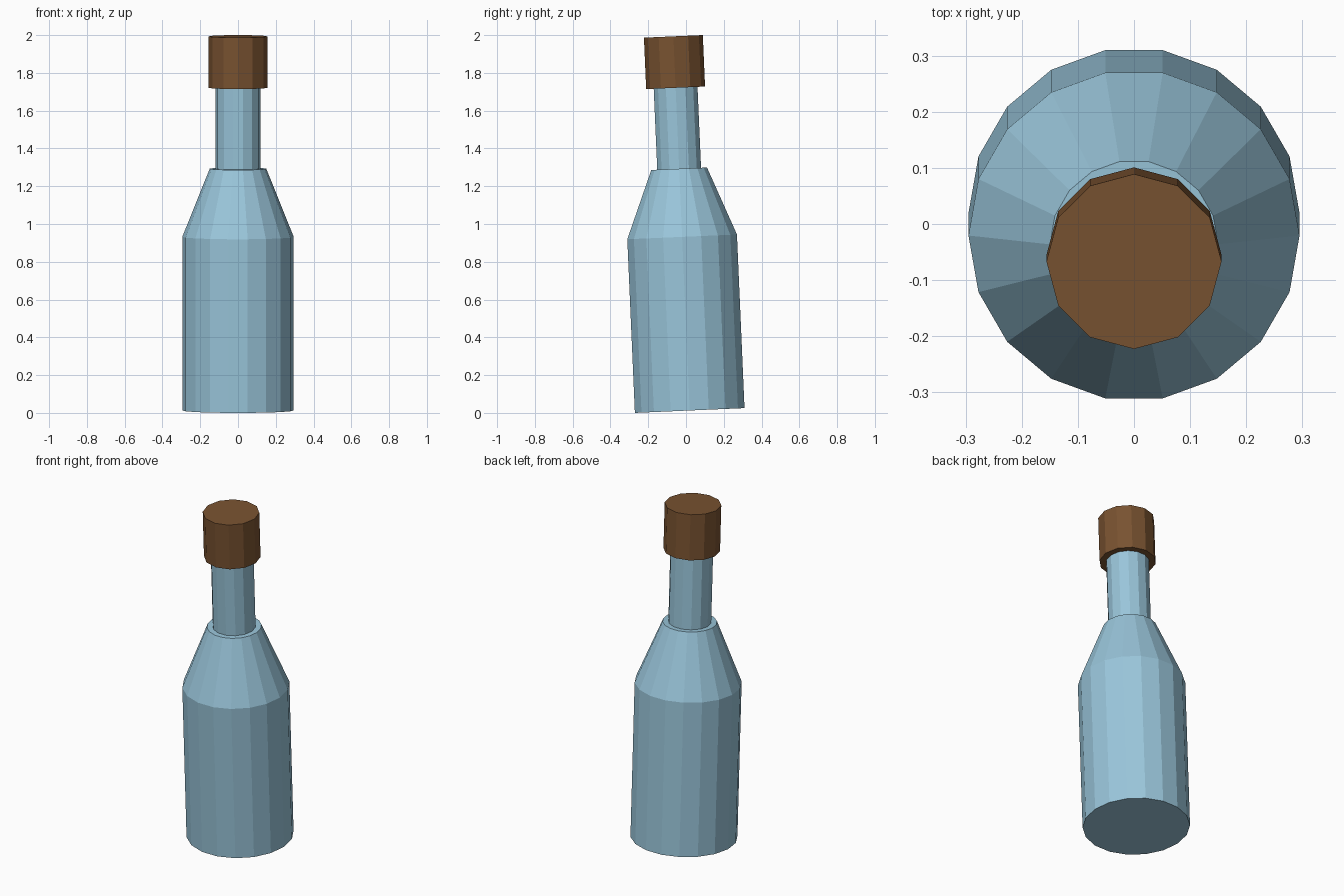
import bpy, bmesh
from math import cos, sin, pi, radians

if "Cube" in bpy.data.objects:
    bpy.data.objects.remove(bpy.data.objects["Cube"])

TILT = radians(2.5)          # whole bottle leans slightly to the front
BASE = (0, 0.0196, 0.0127)   # centre of the underside


def material(name, rgb):
    m = bpy.data.materials.new(name)
    m.diffuse_color = (*rgb, 1)
    m.use_nodes = True
    m.node_tree.nodes["Principled BSDF"].inputs["Base Color"].default_value = m.diffuse_color
    return m


def turned(name, sides, profile, mat):
    """Flat-sided turned solid from (radius, height) pairs, closed at both ends."""
    bm = bmesh.new()
    rings = [[bm.verts.new((r * cos(2 * pi * i / sides), r * sin(2 * pi * i / sides), z))
              for i in range(sides)] for r, z in profile]
    for a, b in zip(rings, rings[1:]):
        for i in range(sides):
            j = (i + 1) % sides
            bm.faces.new((a[i], a[j], b[j], b[i]))
    bm.faces.new(rings[0][::-1])
    bm.faces.new(rings[-1])
    mesh = bpy.data.meshes.new(name)
    bm.to_mesh(mesh)
    bm.free()
    mesh.materials.append(mat)
    ob = bpy.data.objects.new(name, mesh)
    ob.location = BASE
    ob.rotation_euler.x = TILT
    bpy.context.collection.objects.link(ob)
    return ob


glass = material("blue_glass", (0.32, 0.56, 0.70))
cork = material("brown_cork", (0.19, 0.085, 0.03))

# Body with sloping shoulder
turned("body", 18, [(0.295, 0), (0.295, 0.92), (0.15, 1.281)], glass)
# Neck, running a little way into body and stopper
turned("neck", 14, [(0.119, 1.26), (0.119, 1.73)], glass)
# Stopper
turned("stopper", 12, [(0.156, 1.71), (0.156, 1.9825)], cork)
